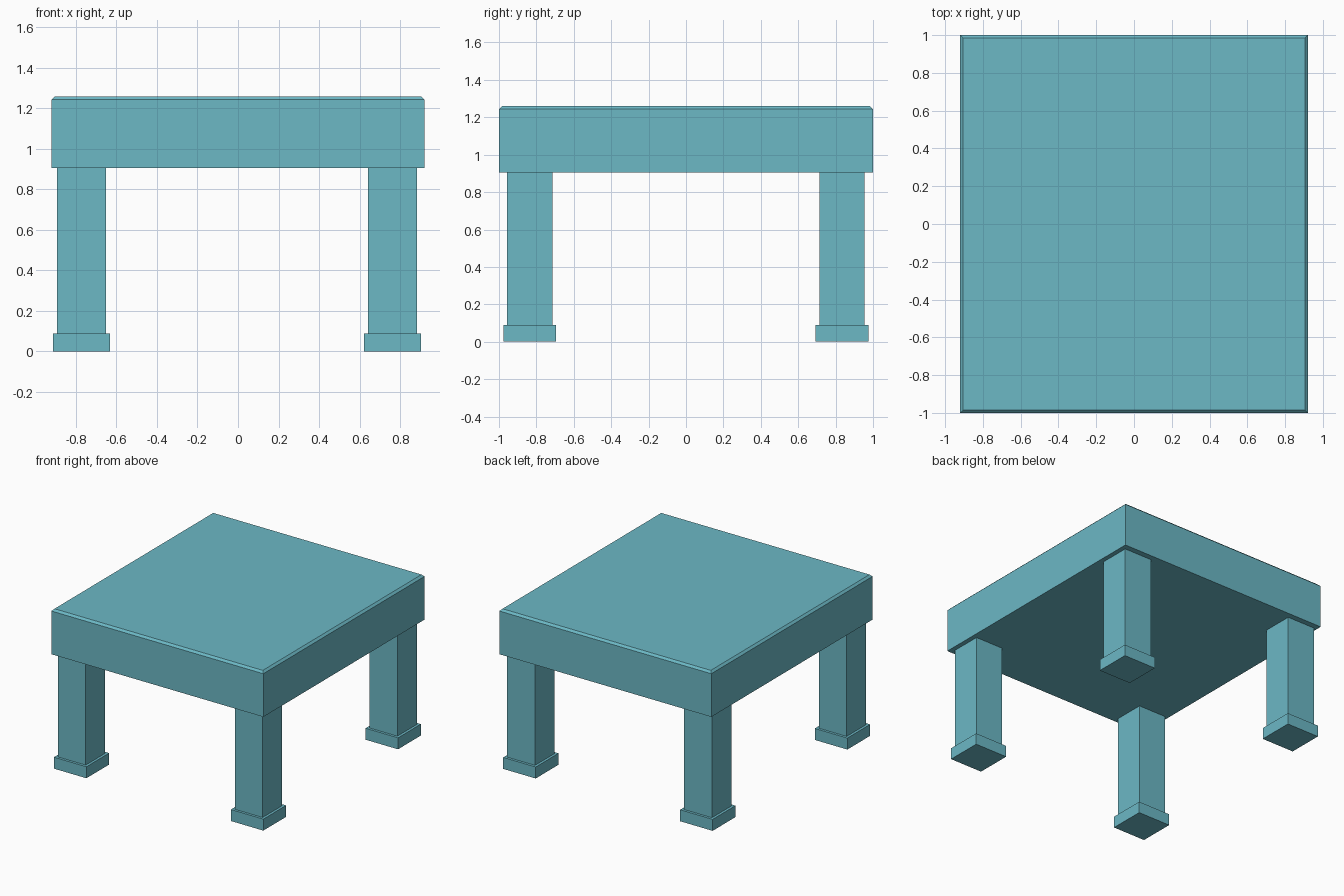
import bpy, bmesh

if "Cube" in bpy.data.objects:
    bpy.data.objects.remove(bpy.data.objects["Cube"])

mat = bpy.data.materials.new("teal")
mat.diffuse_color = (0.15, 0.48, 0.56, 1)
mat.use_nodes = True
mat.node_tree.nodes["Principled BSDF"].inputs["Base Color"].default_value = mat.diffuse_color


def box(name, x, y, z0, z1, sx, sy, chamfer=0):
    """Box from z0 to z1, optionally with a chamfered top rim."""
    bm = bmesh.new()
    bmesh.ops.create_cube(bm, size=1)
    for v in bm.verts:
        v.co = (v.co.x * sx, v.co.y * sy, z0 if v.co.z < 0 else z1)
    if chamfer:
        rim = [e for e in bm.edges if all(v.co.z == e.verts[0].co.z and v.co.z > (z0 + z1) / 2
                                          for v in e.verts)]
        bmesh.ops.bevel(bm, geom=rim, offset=chamfer, segments=1, affect='EDGES')
    me = bpy.data.meshes.new(name)
    bm.to_mesh(me)
    bm.free()
    me.materials.append(mat)
    ob = bpy.data.objects.new(name, me)
    ob.location = (x, y, 0)
    bpy.context.collection.objects.link(ob)
    return ob


# Thick slab top with chamfered upper rim
box("table_top", 0, 0, 0.905, 1.26, 1.84, 2.0, chamfer=0.016)

# Square legs standing on slightly wider feet
for side, x in (("left", -0.773), ("right", 0.763)):
    for end, y in (("front", -0.836), ("back", 0.834)):
        box(f"{end}_{side}_leg", x, y, 0.09, 0.905, 0.242, 0.242)
        box(f"{end}_{side}_foot", x, y, 0, 0.09, 0.282, 0.282)
